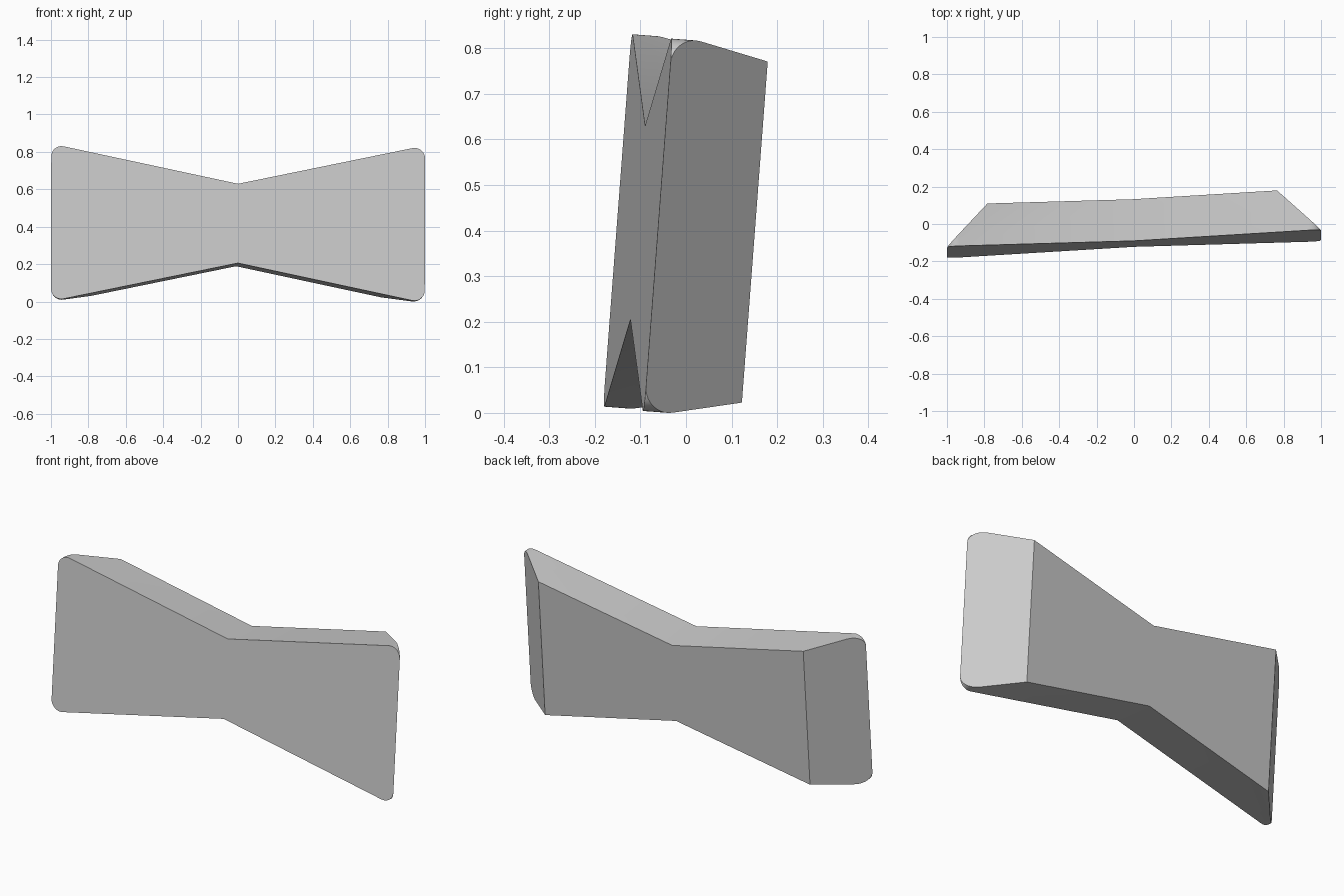
import bpy, bmesh, math
from mathutils import Euler, Vector

cube = bpy.data.objects.get("Cube")
if cube:
    bpy.data.objects.remove(cube, do_unlink=True)

HALF_WAIST, SLOPE, RADIUS = 0.2125, 0.21, 0.055
DEPTH, BACK_HALF = 0.223, 0.775
STEPS = 10

# Plain grey material
grey = bpy.data.materials.new("plain grey")
grey.use_nodes = True
colour = (0.6, 0.6, 0.6, 1)
grey.diffuse_color = colour
grey.node_tree.nodes["Principled BSDF"].inputs["Base Color"].default_value = colour

# Bow-shaped outline: one rounded corner, mirrored into the other three
cx = 1 - RADIUS
cz = HALF_WAIST + SLOPE * cx - RADIUS * math.hypot(1, SLOPE)
start = math.pi / 2 + math.atan(SLOPE)
corner = [(cx + RADIUS * math.cos(start * i / STEPS),
           cz + RADIUS * math.sin(start * i / STEPS)) for i in range(STEPS + 1)]
upper = corner + [(0, HALF_WAIST)] + [(-x, z) for x, z in reversed(corner)]
outline = upper + [(x, -z) for x, z in reversed(upper)]

# Extrude the outline backwards
bm = bmesh.new()
front = bm.faces.new([bm.verts.new((x, 0, z)) for x, z in outline])
extruded = bmesh.ops.extrude_face_region(bm, geom=[front], use_keep_orig=True)
bmesh.ops.translate(bm, vec=(0, DEPTH, 0),
                    verts=[g for g in extruded["geom"] if isinstance(g, bmesh.types.BMVert)])

# Slanted end cuts, from the front edge inwards to the back
for side in (1, -1):
    cut = bmesh.ops.bisect_plane(
        bm, geom=bm.verts[:] + bm.edges[:] + bm.faces[:], dist=1e-5,
        plane_co=(side, 0, 0), plane_no=Vector((side * DEPTH, 1 - BACK_HALF, 0)).normalized(),
        clear_outer=True)
    bmesh.ops.holes_fill(bm, edges=[e for e in bm.edges if e.is_boundary], sides=0)
bmesh.ops.remove_doubles(bm, verts=bm.verts[:], dist=1e-4)
bmesh.ops.recalc_face_normals(bm, faces=bm.faces[:])

mesh = bpy.data.meshes.new("bow_block")
bm.to_mesh(mesh)
bm.free()
mesh.materials.append(grey)
block = bpy.data.objects.new("bow_block", mesh)
bpy.context.collection.objects.link(block)

# Slight lean of the whole block
mesh.transform(Euler((-0.0755, 0.005, 0.045)).to_matrix().to_4x4())
block.location = (0, -0.106, 0.4175)

bpy.context.view_layer.objects.active = block
block.select_set(True)
bpy.ops.object.shade_smooth_by_angle(angle=math.radians(25))
